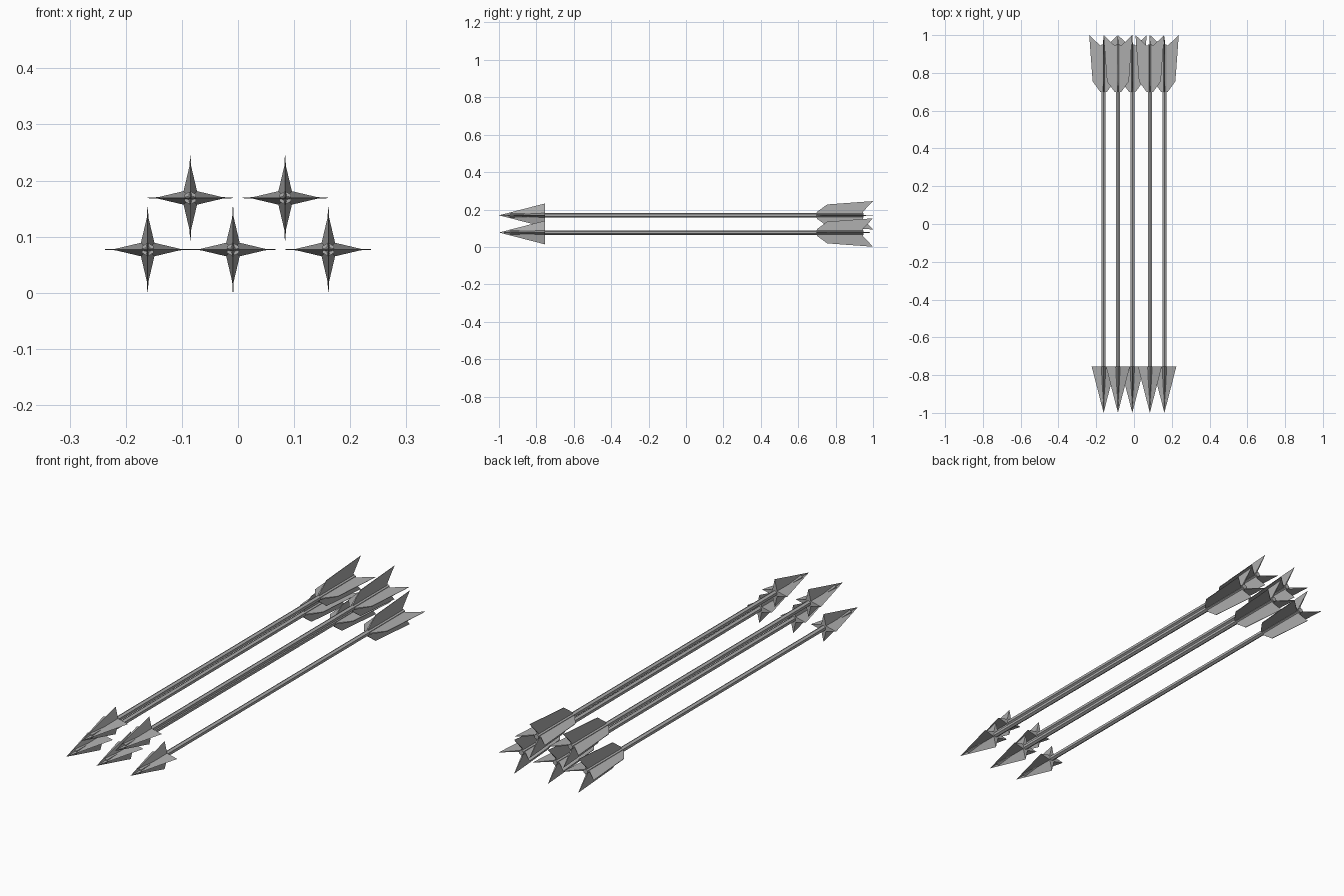
import bpy, bmesh, math
from mathutils import Matrix, Vector

cube = bpy.data.objects.get("Cube")
if cube:
    bpy.data.objects.remove(cube, do_unlink=True)

# One plain grey for everything
grey = bpy.data.materials.new("plain grey")
grey.use_nodes = True
colour = (0.42, 0.42, 0.42, 1)
grey.diffuse_color = colour
grey.node_tree.nodes["Principled BSDF"].inputs["Base Color"].default_value = colour


def finish(bm, name):
    bmesh.ops.recalc_face_normals(bm, faces=bm.faces)
    mesh = bpy.data.meshes.new(name)
    bm.to_mesh(mesh)
    bm.free()
    mesh.materials.append(grey)
    return mesh


def make_shaft(radius=0.012, front=-0.94, back=0.95):
    bm = bmesh.new()
    spin = Matrix.Translation((0, (front + back) / 2, 0)) @ Matrix.Rotation(math.pi / 2, 4, 'X')
    bmesh.ops.create_cone(bm, cap_ends=True, segments=6, radius1=radius,
                          radius2=radius, depth=back - front, matrix=spin)
    return finish(bm, "shaft")


def make_head(tip=-1.0, base=-0.755, blade=0.063, valley=0.017):
    # Four-bladed point: a star section drawn to a tip
    bm = bmesh.new()
    ring = []
    for i in range(8):
        r = valley if i % 2 else blade
        a = i * math.pi / 4
        ring.append(bm.verts.new((r * math.cos(a), base, r * math.sin(a))))
    point = bm.verts.new((0, tip, 0))
    for i in range(8):
        bm.faces.new((ring[i], ring[(i + 1) % 8], point))
    bm.faces.new(ring)
    return finish(bm, "arrowhead")


def make_fletching():
    # Four thin vanes, thicker at the root; profile is (radius, y)
    profile = [(0.0, 0.695), (0.018, 0.70), (0.058, 0.755),
               (0.076, 1.0), (0.018, 0.945), (0.0, 0.945)]
    bm = bmesh.new()
    for k in range(4):
        turn = Matrix.Rotation(k * math.pi / 2, 3, 'Y')
        sides = []
        for s in (1, -1):
            sides.append([bm.verts.new(turn @ Vector((r, y, s * (0.004 - 0.046 * r))))
                          for r, y in profile])
        top, low = sides
        bm.faces.new(top)
        bm.faces.new(low[::-1])
        n = len(profile)
        for i in range(n):
            j = (i + 1) % n
            bm.faces.new((top[i], low[i], low[j], top[j]))
    return finish(bm, "fletching")


# Bundle: three arrows below, two above
parts = [make_shaft(), make_head(), make_fletching()]
places = {
    "lower_right": (-0.161, 0.077), "lower_middle": (-0.009, 0.077),
    "lower_left": (0.161, 0.077), "upper_right": (-0.085, 0.169),
    "upper_left": (0.084, 0.169),
}
for place, (x, z) in places.items():
    for mesh in parts:
        obj = bpy.data.objects.new(f"{place}_{mesh.name}", mesh)
        obj.location = (x, 0, z)
        bpy.context.collection.objects.link(obj)
